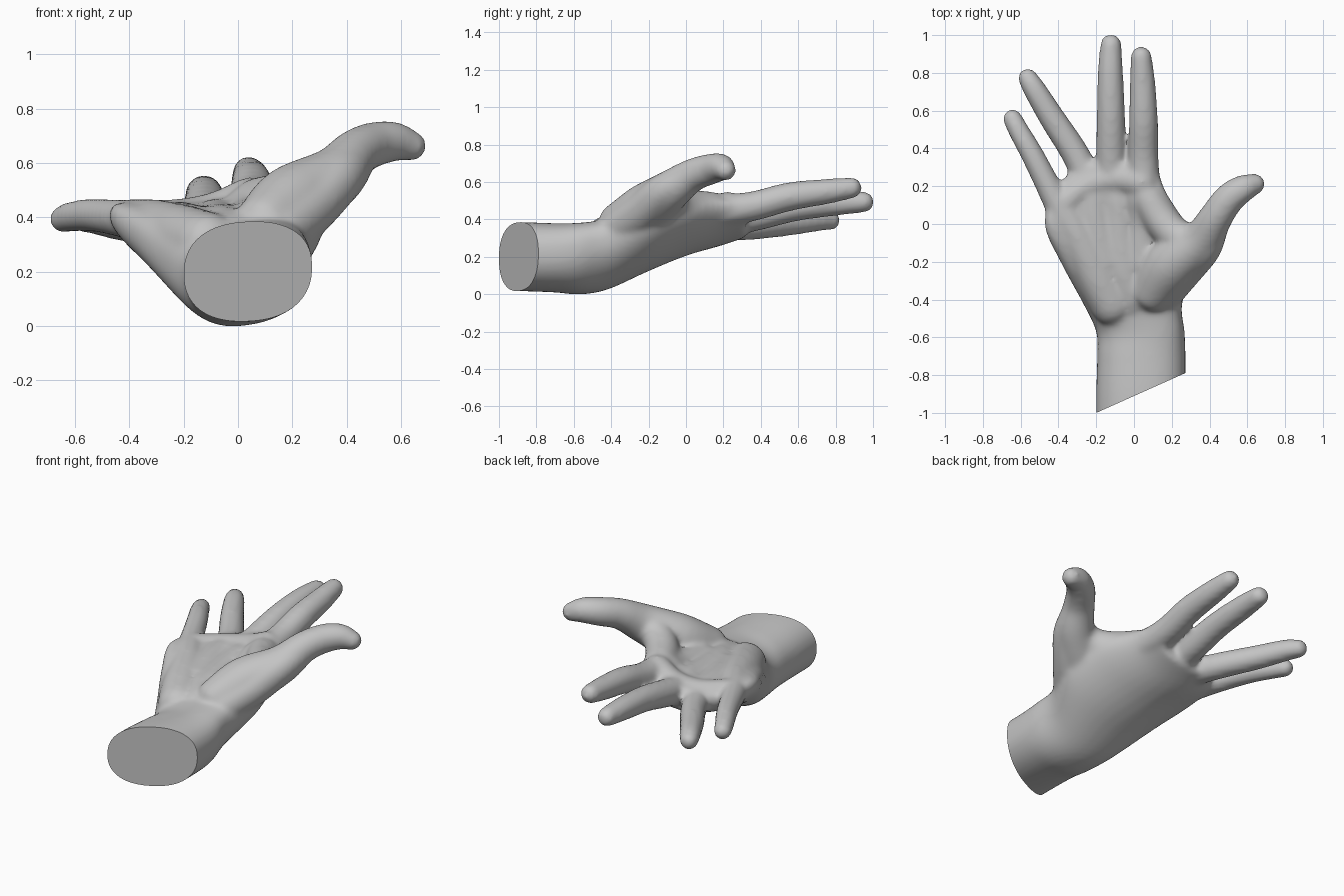
import bpy
import bmesh
import math
from mathutils import Vector

cube = bpy.data.objects.get("Cube")
if cube:
    bpy.data.objects.remove(cube, do_unlink=True)

skin = bpy.data.materials.new("plain grey")
skin.use_nodes = True
GREY = (0.55, 0.55, 0.55, 1.0)
skin.diffuse_color = GREY
skin.node_tree.nodes["Principled BSDF"].inputs["Base Color"].default_value = GREY


def spline(keys, steps=5):
    """Catmull-Rom interpolation through tuples of any length."""
    out = []
    for i in range(len(keys) - 1):
        p0, p1 = keys[max(i - 1, 0)], keys[i]
        p2, p3 = keys[i + 1], keys[min(i + 2, len(keys) - 1)]
        for s in range(steps):
            t = s / steps
            out.append(tuple(
                0.5 * (2 * b + (c - a) * t + (2 * a - 5 * b + 4 * c - d) * t * t
                       + (3 * b - a - 3 * c + d) * t ** 3)
                for a, b, c, d in zip(p0, p1, p2, p3)))
    out.append(tuple(keys[-1]))
    return out


def skin_rings(bm, rings):
    """Closed skin over a list of equal point rings."""
    loops = [[bm.verts.new(p) for p in ring] for ring in rings]
    n = len(loops[0])
    faces = [bm.faces.new(loops[0][::-1]), bm.faces.new(loops[-1])]
    for a, b in zip(loops, loops[1:]):
        for i in range(n):
            j = (i + 1) % n
            faces.append(bm.faces.new((a[i], a[j], b[j], b[i])))
    bmesh.ops.recalc_face_normals(bm, faces=faces)


def palm_ring(key, n=40):
    """Oval slice whose centre line bends through left, middle, right heights."""
    y, x0, x1, z0, zm, z1, h = key
    ring = []
    for i in range(n):
        a = 2 * math.pi * i / n
        u = math.copysign(abs(math.cos(a)) ** 0.86, math.cos(a))
        v = math.copysign(abs(math.sin(a)) ** 0.86, math.sin(a))
        centre = zm + (z1 - z0) / 2 * u + ((z0 + z1) / 2 - zm) * u * u
        ring.append((x0 + (x1 - x0) * (u + 1) / 2, y, centre + h * v))
    return ring


def limb(bm, keys, n=20):
    """Round-ended tube through (x, y, z, radius) keys."""
    path = spline(keys)
    pts = [Vector(p[:3]) for p in path]
    rad = [p[3] for p in path]
    d0 = (pts[1] - pts[0]).normalized()
    d1 = (pts[-1] - pts[-2]).normalized()
    caps = [math.radians(a) for a in (25, 50, 70, 85)]
    start = [(pts[0] - d0 * rad[0] * 0.9 * math.sin(a), d0, rad[0] * math.cos(a))
             for a in reversed(caps)]
    end = [(pts[-1] + d1 * rad[-1] * 0.9 * math.sin(a), d1, rad[-1] * math.cos(a))
           for a in caps]
    body = []
    for i, p in enumerate(pts):
        d = pts[min(i + 1, len(pts) - 1)] - pts[max(i - 1, 0)]
        body.append((p, d.normalized(), rad[i]))
    rings = []
    for p, d, r in start + body + end:
        side = d.cross(Vector((0, 0, 1))).normalized()
        up = side.cross(d)
        rings.append([p + side * r * math.cos(2 * math.pi * k / n)
                      + up * r * math.sin(2 * math.pi * k / n)
                      for k in range(n)])
    skin_rings(bm, rings)


bm = bmesh.new()

# Wrist and palm: y, x left edge, x right edge, three heights, half thickness
palm = [
    (-1.15, -0.20, 0.273, 0.19, 0.20, 0.215, 0.184),
    (-0.90, -0.20, 0.273, 0.19, 0.20, 0.215, 0.184),
    (-0.70, -0.195, 0.273, 0.18, 0.193, 0.22, 0.183),
    (-0.57, -0.20, 0.268, 0.17, 0.188, 0.24, 0.186),
    (-0.42, -0.27, 0.255, 0.235, 0.207, 0.29, 0.182),
    (-0.20, -0.39, 0.32, 0.34, 0.275, 0.39, 0.152),
    (0.00, -0.475, 0.27, 0.41, 0.32, 0.45, 0.116),
    (0.18, -0.42, 0.165, 0.39, 0.36, 0.47, 0.100),
    (0.32, -0.29, 0.12, 0.37, 0.395, 0.465, 0.082),
]
skin_rings(bm, [palm_ring(k) for k in spline(palm)])

# Heel pad running up the little finger side
limb(bm, [(-0.11, -0.43, 0.30, 0.118), (-0.20, -0.26, 0.325, 0.12),
          (-0.30, -0.06, 0.365, 0.10), (-0.38, 0.08, 0.39, 0.078)])

# Middle of the palm, from the heel to the finger pads
limb(bm, [(0.00, -0.40, 0.30, 0.115), (-0.05, -0.24, 0.325, 0.118),
          (-0.07, -0.05, 0.355, 0.10), (-0.08, 0.14, 0.385, 0.085)])
limb(bm, [(-0.14, -0.20, 0.325, 0.115), (-0.20, 0.00, 0.36, 0.095),
          (-0.22, 0.14, 0.38, 0.08)])
limb(bm, [(0.05, -0.20, 0.345, 0.115), (0.05, 0.00, 0.38, 0.10),
          (0.03, 0.14, 0.43, 0.085)])

# Pads below the fingers
limb(bm, [(-0.38, 0.10, 0.39, 0.078), (-0.25, 0.20, 0.385, 0.08),
          (-0.09, 0.24, 0.405, 0.085), (0.05, 0.22, 0.462, 0.088)])

# Thumb with its fleshy base
limb(bm, [(0.10, -0.36, 0.375, 0.115), (0.20, -0.215, 0.45, 0.142),
          (0.355, -0.09, 0.548, 0.112), (0.43, 0.03, 0.632, 0.09),
          (0.50, 0.13, 0.667, 0.083), (0.575, 0.186, 0.677, 0.074),
          (0.642, 0.213, 0.66, 0.056)])

# Outer edge of the thumb base
limb(bm, [(0.155, -0.37, 0.345, 0.10), (0.265, -0.235, 0.44, 0.105),
          (0.365, -0.13, 0.54, 0.095), (0.41, -0.04, 0.59, 0.085)])

# Web between thumb and palm
limb(bm, [(0.07, 0.15, 0.455, 0.09), (0.14, 0.03, 0.465, 0.095),
          (0.22, -0.06, 0.49, 0.095), (0.30, -0.09, 0.53, 0.09)])

# Four fingers
fingers = [
    [(0.06, 0.12, 0.44, 0.09), (0.05, 0.35, 0.468, 0.08), (0.05, 0.55, 0.52, 0.077),
     (0.045, 0.75, 0.548, 0.068), (0.038, 0.89, 0.568, 0.056)],
    [(-0.11, 0.12, 0.37, 0.08), (-0.12, 0.36, 0.415, 0.081), (-0.122, 0.58, 0.463, 0.075),
     (-0.125, 0.80, 0.486, 0.068), (-0.122, 0.955, 0.492, 0.056)],
    [(-0.21, 0.15, 0.36, 0.08), (-0.305, 0.36, 0.365, 0.075), (-0.433, 0.56, 0.382, 0.069),
     (-0.525, 0.71, 0.397, 0.061), (-0.565, 0.777, 0.393, 0.052)],
    [(-0.36, 0.02, 0.385, 0.08), (-0.453, 0.20, 0.398, 0.067), (-0.54, 0.37, 0.407, 0.061),
     (-0.608, 0.49, 0.402, 0.056), (-0.645, 0.562, 0.392, 0.051)],
]
for finger in fingers:
    limb(bm, finger)

mesh = bpy.data.meshes.new("hand")
bm.to_mesh(mesh)
bm.free()
hand = bpy.data.objects.new("hand", mesh)
bpy.context.collection.objects.link(hand)

# Fuse the parts into one skin and soften the joins
remesh = hand.modifiers.new("fuse", 'REMESH')
remesh.mode = 'VOXEL'
remesh.voxel_size = 0.014
smooth = hand.modifiers.new("soften", 'SMOOTH')
smooth.factor = 0.5
smooth.iterations = 12
fused = bpy.data.meshes.new_from_object(
    hand.evaluated_get(bpy.context.evaluated_depsgraph_get()))
hand.modifiers.clear()
hand.data = fused
fused.name = "hand"

# Slanted flat cut through the wrist
bm = bmesh.new()
bm.from_mesh(fused)
cut = bmesh.ops.bisect_plane(
    bm, geom=bm.verts[:] + bm.edges[:] + bm.faces[:],
    plane_co=(-0.2, -1.0, 0.2), plane_no=(0.21, -0.47, 0.0), clear_outer=True)
rim = [e for e in cut["geom_cut"] if isinstance(e, bmesh.types.BMEdge)]
bmesh.ops.edgeloop_fill(bm, edges=rim)
bmesh.ops.recalc_face_normals(bm, faces=bm.faces[:])

# Rest the lowest point on the ground
floor = min(v.co.z for v in bm.verts)
for v in bm.verts:
    v.co.z -= floor
bm.to_mesh(fused)
bm.free()
fused.materials.clear()
fused.materials.append(skin)

bpy.ops.object.select_all(action='DESELECT')
hand.select_set(True)
bpy.context.view_layer.objects.active = hand
bpy.ops.object.shade_smooth_by_angle(angle=math.radians(45))
